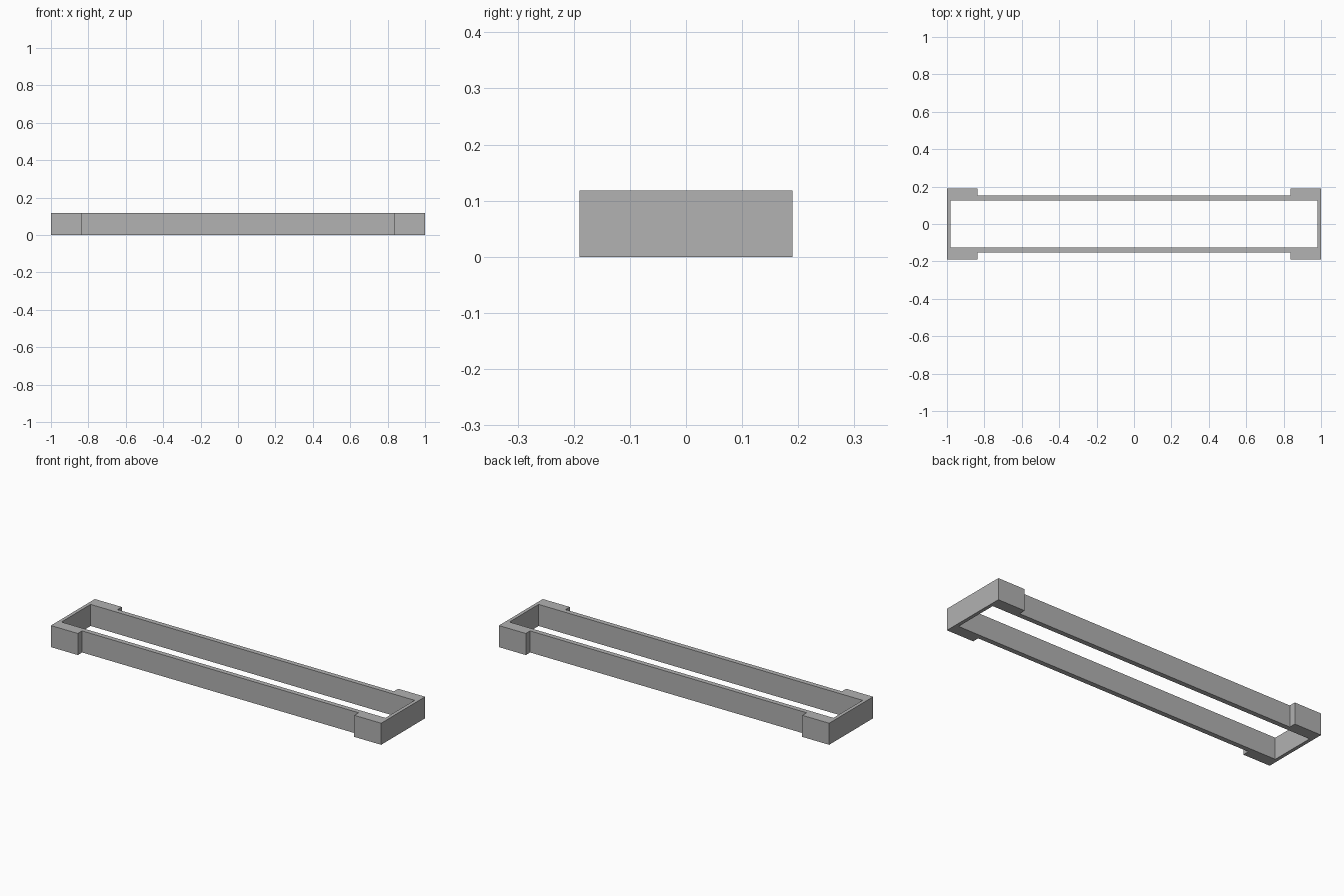
import bpy
import bmesh

cube = bpy.data.objects.get("Cube")
if cube:
    bpy.data.objects.remove(cube, do_unlink=True)

# Overall sizes
HEIGHT = 0.118
LENGTH, WIDTH = 1.0, 0.19            # half extents of the frame
INNER_X, INNER_Y = 0.981, 0.126      # half extents of the opening
RAIL_Y, BLOCK_X = 0.153, 0.837       # outer rail face, start of corner block

# Material
grey = bpy.data.materials.new("plain grey")
grey.use_nodes = True
colour = (0.445, 0.445, 0.445, 1)
grey.diffuse_color = colour
grey.node_tree.nodes["Principled BSDF"].inputs["Base Color"].default_value = colour

# One quarter of the frame: half rail, corner block and half end wall
outline = [(0, INNER_Y), (INNER_X, INNER_Y), (INNER_X, 0), (LENGTH, 0),
           (LENGTH, WIDTH), (BLOCK_X, WIDTH), (BLOCK_X, RAIL_Y), (0, RAIL_Y)]
bm = bmesh.new()
base = bm.faces.new([bm.verts.new((x, y, 0)) for x, y in outline])
top = bmesh.ops.extrude_face_region(bm, geom=[base], use_keep_orig=True)["geom"]
bmesh.ops.translate(bm, vec=(0, 0, HEIGHT),
                    verts=[v for v in top if isinstance(v, bmesh.types.BMVert)])
bmesh.ops.recalc_face_normals(bm, faces=bm.faces)

# Open the faces on the mirror planes so the quarters join cleanly
seams = [f for f in bm.faces
         if any(all(abs(v.co[axis]) < 1e-5 for v in f.verts) for axis in (0, 1))]
bmesh.ops.delete(bm, geom=seams, context="FACES")

mesh = bpy.data.meshes.new("rectangular_frame")
bm.to_mesh(mesh)
bm.free()
mesh.materials.append(grey)
frame = bpy.data.objects.new("rectangular_frame", mesh)
bpy.context.collection.objects.link(frame)

# Mirror the quarter into the whole frame
mirror = frame.modifiers.new("Mirror", "MIRROR")
mirror.use_axis = (True, True, False)
mirror.use_clip = True
